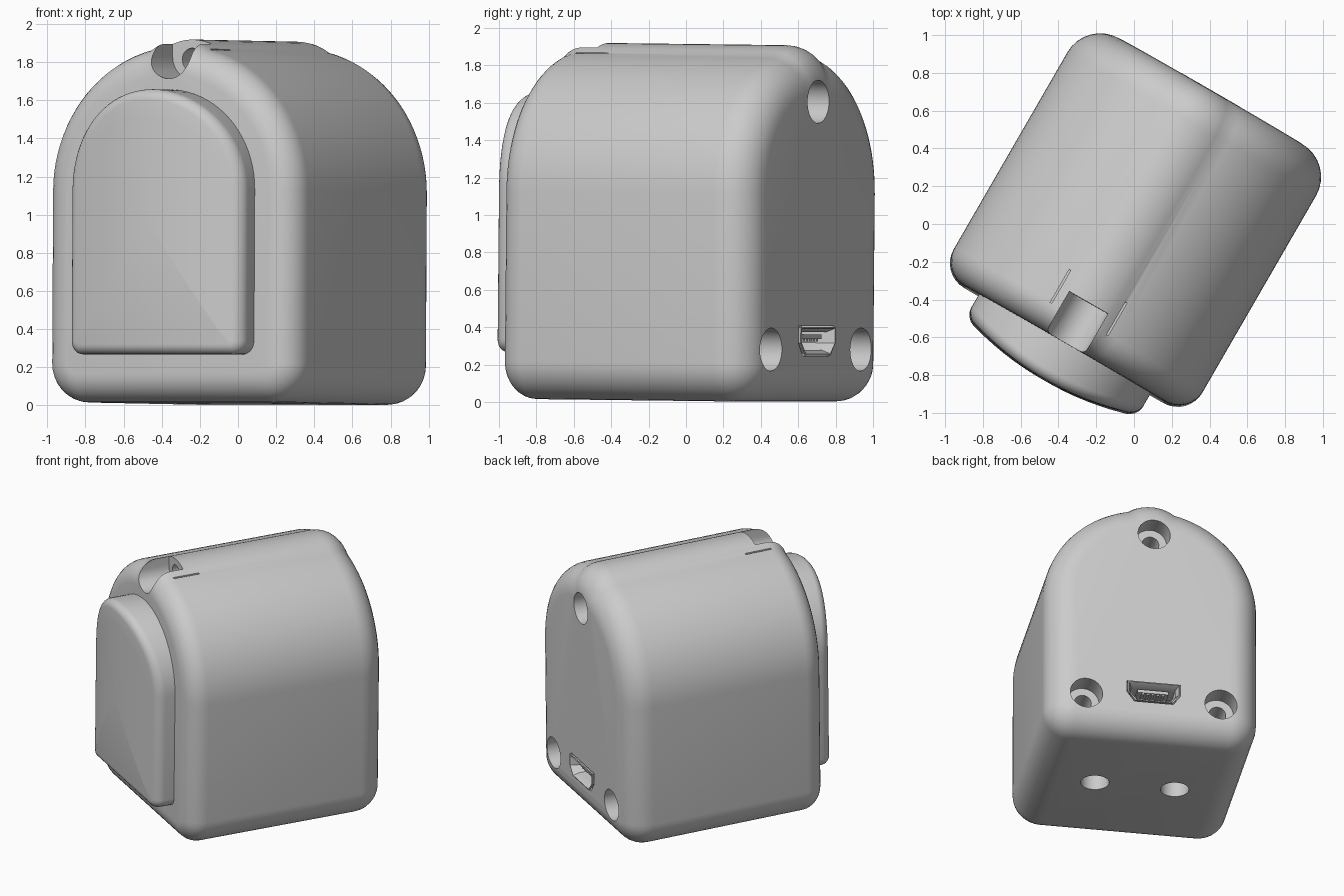
import bpy, bmesh
from math import sin, cos, pi, sqrt, atan2, radians
from mathutils import Matrix

cube = bpy.data.objects.get("Cube")
if cube:
    bpy.data.objects.remove(cube, do_unlink=True)

grey = bpy.data.materials.new("light grey plastic")
grey.use_nodes = True
COLOUR = (0.6, 0.6, 0.6, 1)
grey.diffuse_color = COLOUR
grey.node_tree.nodes["Principled BSDF"].inputs["Base Color"].default_value = COLOUR

parts = []
FRONT, BACK = -0.745, 0.80


def loft(name, rings, keep=True):
    """Skin a list of equal-length rings of 3D points and cap both ends."""
    bm = bmesh.new()
    loops = [[bm.verts.new(p) for p in ring] for ring in rings]
    n = len(loops[0])
    for a, b in zip(loops, loops[1:]):
        for i in range(n):
            j = (i + 1) % n
            bm.faces.new((a[i], a[j], b[j], b[i]))
    bm.faces.new(loops[0])
    bm.faces.new(loops[-1])
    bmesh.ops.recalc_face_normals(bm, faces=bm.faces)
    mesh = bpy.data.meshes.new(name)
    bm.to_mesh(mesh)
    bm.free()
    mesh.materials.append(grey)
    obj = bpy.data.objects.new(name, mesh)
    bpy.context.collection.objects.link(obj)
    if keep:
        parts.append(obj)
    return obj


def arc(cx, cz, r, a, b, n):
    return [(cx + r * cos(a + (b - a) * i / n), cz + r * sin(a + (b - a) * i / n))
            for i in range(n + 1)]


def at(pts, y):
    return [(x, y, z) for x, z in pts]


def prism(name, pts, y0, y1, keep=True):
    return loft(name, [at(pts, y0), at(pts, y1)], keep)


def box(name, x, y, z, keep=True):
    pts = [(x[0], z[0]), (x[1], z[0]), (x[1], z[1]), (x[0], z[1])]
    return prism(name, pts, y[0], y[1], keep)


def circle(x, z, r):
    return arc(x, z, r, 0, 2 * pi * 31 / 32, 31)


def cut(target, cutter):
    mod = target.modifiers.new("cut", "BOOLEAN")
    mod.operation = "DIFFERENCE"
    mod.solver = "EXACT"
    mod.object = cutter
    bpy.context.view_layer.objects.active = target
    bpy.ops.object.modifier_apply(modifier=mod.name)
    bpy.data.objects.remove(cutter, do_unlink=True)


def body_outline(d):
    """Arched section with a raised top ridge, offset inwards by d."""
    big, small, rise = 0.76 - d, 0.3 - d, 0.495
    h = (big ** 2 - small ** 2 + rise ** 2) / (2 * rise)
    x = sqrt(big ** 2 - h ** 2)
    a, b = atan2(h, x), atan2(h - rise, x)
    r = max(0.205 - d, 0.003)
    return (arc(-0.555, 0.205, r, pi, 1.5 * pi, 8) + arc(0.555, 0.205, r, 1.5 * pi, 2 * pi, 8)
            + arc(0, 1.11, big, 0, a, 20) + arc(0, 1.11 + rise, small, b, pi - b, 10)[1:-1]
            + arc(0, 1.11, big, pi - a, pi, 20))


# Body: arched block with rounded front and back edges
rings = []
for k in range(9):
    t = pi / 2 * k / 8
    rings.append(at(body_outline(0.15 * (1 - sin(t))), FRONT + 0.15 * (1 - cos(t))))
for k in range(9):
    t = pi / 2 * k / 8
    rings.append(at(body_outline(0.2 * (1 - cos(t))), BACK - 0.2 * (1 - sin(t))))
body = loft("body", rings)

# Countersunk screw holes in the back
for x, z in ((0, 1.605), (-0.48, 0.28), (0.48, 0.28)):
    cut(body, prism("bore", circle(x, z, 0.115), BACK - 0.15, 1, False))
    cut(body, prism("pilot", circle(x, z, 0.06), BACK - 0.4, BACK - 0.1, False))

# Mounting holes in the underside
for x in (-0.285, 0.285):
    hole = [[(px, py, z) for px, py in circle(x, 0.03, 0.1)] for z in (-0.1, 0.25)]
    cut(body, loft("foot_hole", hole, False))

# Open channel at the top front, with a small hole in its end wall
channel = arc(0, 1.815, 0.118, pi, 2 * pi, 16) + [(0.118, 2.1), (-0.118, 2.1)]
cut(body, prism("channel", channel, -1, -0.5, False))
cut(body, prism("end_hole", circle(0, 1.80, 0.06), -0.6, -0.35, False))

# Thin slits beside the channel
for x in (-0.172, 0.172):
    cut(body, box("slit", (x - 0.005, x + 0.005), (-0.6, -0.4), (1.72, 2.1), False))


# Front panel: arched plate with a bowed face and rounded rim
def panel_outline(d):
    r = 0.07 - d
    return (arc(-0.455, 0.32, r, pi, 1.5 * pi, 6) + arc(0.455, 0.32, r, 1.5 * pi, 2 * pi, 6)
            + arc(0, 1.115, 0.525 - d, 0, pi, 40))


def bowed(pts, back=0):
    return [(x, -0.965 + 0.09 * (x / 0.525) ** 2 + back, z) for x, z in pts]


rings = [at(panel_outline(0), FRONT + 0.05)]
for k in range(7):
    t = pi / 2 * k / 6
    rings.append(bowed(panel_outline(0.055 * (1 - cos(t))), 0.055 * (1 - sin(t))))
rim = panel_outline(0.055)
for s in (0.85, 0.7, 0.55, 0.4, 0.25, 0.1, 0.01):
    rings.append(bowed([(x * s, 0.95 + (z - 0.95) * s) for x, z in rim]))
loft("front_panel", rings)


# Charging socket: flared metal shell in a pocket, with tongue and contacts
def socket(s):
    w, z = 0.17 + s, 0.325
    return [(-w + 0.05, z - 0.06 - s), (w - 0.05, z - 0.06 - s), (w, z - 0.01),
            (w, z + 0.06 + s), (-w, z + 0.06 + s), (-w, z - 0.01)]


cut(body, prism("pocket", socket(0.02), BACK - 0.2, 1, False))
loft("socket_shell", [at(socket(s), BACK + y) for s, y in
                      ((0, -0.22), (0, -0.03), (0.016, 0.012), (0.008, 0.014),
                       (-0.012, -0.03), (-0.012, -0.18))])
box("socket_tongue", (-0.11, 0.11), (BACK - 0.19, BACK - 0.03), (0.335, 0.36))
for i in range(5):
    x = (i - 2) * 0.036
    box("socket_contact", (x - 0.009, x + 0.009), (BACK - 0.19, BACK - 0.035), (0.322, 0.336))

# Turn the whole model and shade it
place = (Matrix.Translation((0, 0, 0.009)) @ Matrix.Rotation(radians(-30), 4, "Z")
         @ Matrix.Rotation(radians(-0.6), 4, "X"))
bpy.ops.object.select_all(action="DESELECT")
for obj in parts:
    obj.matrix_world = place
    obj.select_set(True)
bpy.context.view_layer.objects.active = body
bpy.ops.object.shade_smooth_by_angle(angle=radians(32))
